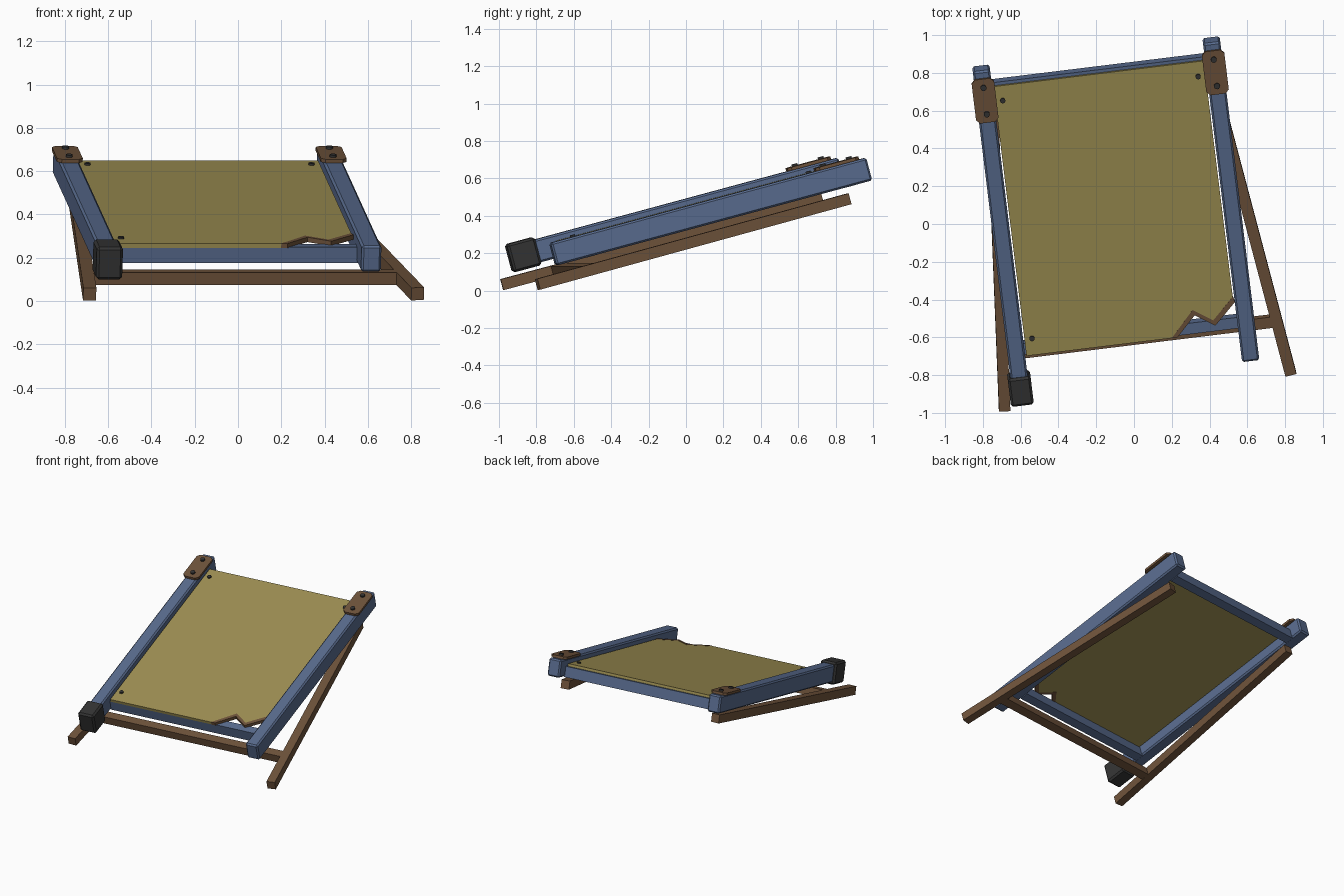
import bpy, bmesh, math
from mathutils import Matrix, Vector

cube = bpy.data.objects.get("Cube")
if cube:
    bpy.data.objects.remove(cube, do_unlink=True)


def material(name, rgb):
    m = bpy.data.materials.new(name)
    m.use_nodes = True
    m.diffuse_color = (*rgb, 1)
    m.node_tree.nodes["Principled BSDF"].inputs["Base Color"].default_value = (*rgb, 1)
    return m


BLUE = material("blue_paint", (0.10, 0.15, 0.275))
KHAKI = material("khaki_cloth", (0.345, 0.28, 0.087))
BROWN = material("brown_wood", (0.16, 0.087, 0.044))
BLACK = material("black_rubber", (0.034, 0.034, 0.034))

# The whole frame lies tilted up at the back and turned a little
POSE = Matrix.Rotation(math.radians(7), 4, 'Z') @ Matrix.Rotation(math.radians(15), 4, 'X')


def finish(name, bm, mat, bevel=0):
    bmesh.ops.recalc_face_normals(bm, faces=bm.faces)
    mesh = bpy.data.meshes.new(name)
    bm.to_mesh(mesh)
    bm.free()
    mesh.materials.append(mat)
    ob = bpy.data.objects.new(name, mesh)
    bpy.context.collection.objects.link(ob)
    ob.matrix_world = POSE
    if bevel:
        mod = ob.modifiers.new("soft_edges", 'BEVEL')
        mod.width = bevel
        mod.segments = 1
    return ob


def box(name, center, size, mat, bevel=0, turn=0):
    bm = bmesh.new()
    m = Matrix.Translation(center) @ Matrix.Rotation(turn, 4, 'Z') @ Matrix.Diagonal((*size, 1))
    bmesh.ops.create_cube(bm, size=1, matrix=m)
    return finish(name, bm, mat, bevel)


def slab(name, outline, low, high, mat):
    bm = bmesh.new()
    face = bm.faces.new([bm.verts.new((x, y, low)) for x, y in outline])
    ext = bmesh.ops.extrude_face_region(bm, geom=[face])
    bmesh.ops.translate(bm, vec=(0, 0, high - low),
                        verts=[v for v in ext["geom"] if isinstance(v, bmesh.types.BMVert)])
    return finish(name, bm, mat)


def disc(name, x, y, low, high, radius=0.016):
    bm = bmesh.new()
    bmesh.ops.create_cone(bm, cap_ends=True, segments=12, radius1=radius, radius2=radius,
                          depth=high - low, matrix=Matrix.Translation((x, y, (low + high) / 2)))
    return finish(name, bm, BLACK)


LEFT, RIGHT = 0.525, -0.703
MID = (LEFT + RIGHT) / 2
RAIL_Z, RAIL_TOP = 0.39, 0.4525

# Side rails with bolted plates at the back ends
for side, x in (("left", LEFT), ("right", RIGHT)):
    box(f"{side}_rail", (x, 0.175, RAIL_Z), (0.092, 1.76, 0.125), BLUE, 0.01)
    w, h, c = 0.06, 0.12, 0.02
    corners = [(w - c, -h), (w, c - h), (w, h - c), (w - c, h),
               (c - w, h), (-w, h - c), (-w, c - h), (c - w, -h)]
    slab(f"{side}_plate", [(x + a, 0.895 + b) for a, b in corners], RAIL_TOP, 0.47, BROWN)
    for end, d in (("front", -0.073), ("back", 0.073)):
        disc(f"{side}_plate_{end}_bolt", x, 0.895 + d, 0.465, 0.481)

# Rubber foot, left only on the right rail
box("rubber_foot", (RIGHT, -0.714, RAIL_Z), (0.122, 0.155, 0.155), BLACK, 0.012)

# Cross bars between the rails
for end, y in (("front", -0.50), ("back", 0.94)):
    box(f"{end}_cross_bar", (MID, y, 0.362), (LEFT - RIGHT - 0.08, 0.06, 0.075), BLUE)

# Cloth panel with a torn front corner
tear = [(0.125, -0.534), (0.252, -0.395), (0.354, -0.465), (0.472, -0.35)]
edge = RIGHT + 0.053
slab("cloth_panel", [(edge, -0.534)] + tear + [(0.472, 0.953), (edge, 0.953)], 0.398, 0.418, KHAKI)

# Frayed strip along the tear
lower = [(x + 0.008, y - 0.03) for x, y in tear[1:]]
slab("frayed_edge", tear + lower[::-1] + [(0.155, -0.534)], 0.396, 0.419, BROWN)

# Tacks holding the cloth
for name, x, y in (("back_right", -0.61, 0.872), ("back_left", 0.432, 0.872),
                   ("front_right", -0.61, -0.442)):
    disc(f"{name}_tack", x, y, 0.41, 0.427, 0.014)

# Splayed support legs folded under the frame
for name, front, back in (("left_leg", (0.727, -0.85), (0.493, 0.915)),
                          ("right_leg", (-0.80, -0.855), (-0.659, 0.915))):
    a, b = Vector((*front, 0.262)), Vector((*back, 0.262))
    d = b - a
    box(name, (a + b) / 2, (0.06, d.length, 0.06), BROWN, 0, math.atan2(-d.x, d.y))

# Stretcher joining the legs
box("leg_stretcher", (-0.045, -0.55, 0.262), (1.45, 0.06, 0.058), BROWN)
